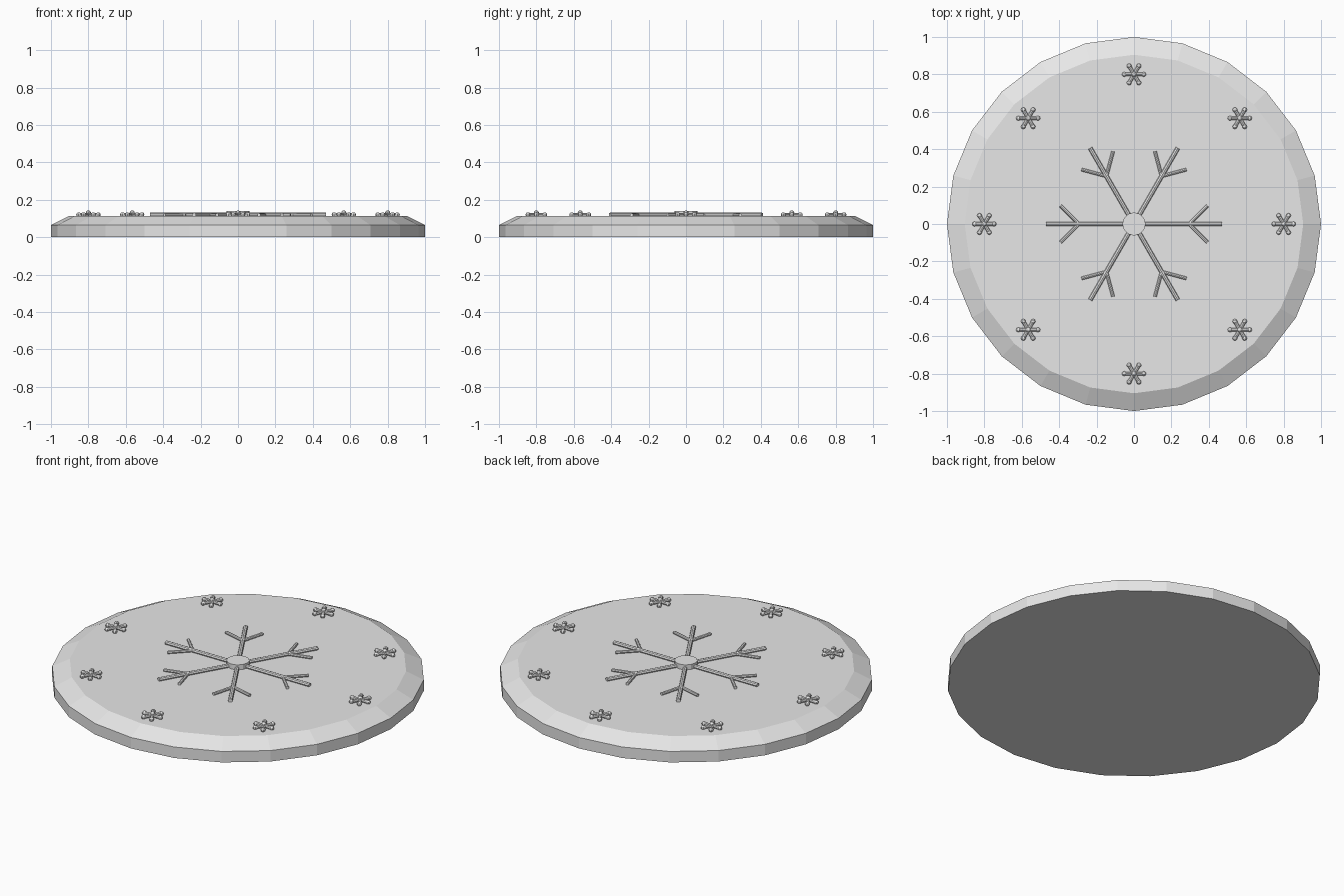
import bpy, bmesh, math
from mathutils import Vector, Matrix

cube = bpy.data.objects.get("Cube")
if cube:
    bpy.data.objects.remove(cube)

# One plain grey for everything
grey = bpy.data.materials.new("light_grey")
grey.use_nodes = True
grey.diffuse_color = (0.8, 0.8, 0.8, 1)
grey.node_tree.nodes["Principled BSDF"].inputs["Base Color"].default_value = (0.8, 0.8, 0.8, 1)

TOP = 0.112


def finish(bm, name):
    bmesh.ops.recalc_face_normals(bm, faces=bm.faces)
    mesh = bpy.data.meshes.new(name)
    bm.to_mesh(mesh)
    bm.free()
    mesh.materials.append(grey)
    obj = bpy.data.objects.new(name, mesh)
    bpy.context.collection.objects.link(obj)
    return obj


def polar(r, deg, z=0.0):
    a = math.radians(deg)
    return Vector((r * math.cos(a), r * math.sin(a), z))


def rod(bm, a, b, radius, sides=8):
    d = b - a
    m = Matrix.Translation((a + b) / 2) @ d.to_track_quat('Z', 'Y').to_matrix().to_4x4()
    bmesh.ops.create_cone(bm, cap_ends=True, segments=sides, radius1=radius,
                          radius2=radius, depth=d.length, matrix=m)


def ball(bm, p, radius):
    bmesh.ops.create_uvsphere(bm, u_segments=8, v_segments=6, radius=radius,
                              matrix=Matrix.Translation(p))


# Round base with a chamfered rim
bm = bmesh.new()
rings = [[bm.verts.new(polar(r, 15 * i, z)) for i in range(24)]
         for r, z in ((1, 0), (1, 0.065), (0.905, TOP))]
for low, high in zip(rings, rings[1:]):
    for i in range(24):
        j = (i + 1) % 24
        bm.faces.new((low[i], low[j], high[j], high[i]))
bm.faces.new(rings[0][::-1])
bm.faces.new(rings[-1])
finish(bm, "base_disc")

# Large central snowflake: six arms, each with two side twigs
bm = bmesh.new()
for k in range(6):
    angle = 60 * k
    z = TOP + 0.007
    rod(bm, polar(0.02, angle, z), polar(0.47, angle, z), 0.012)
    fork = polar(0.295, angle, z)
    for side in (-45, 45):
        rod(bm, fork, fork + polar(0.138, angle + side), 0.009)
finish(bm, "large_snowflake")

# Hub of the large snowflake
bm = bmesh.new()
rod(bm, Vector((0, 0, TOP - 0.005)), Vector((0, 0, 0.141)), 0.062, 12)
finish(bm, "snowflake_hub")

# Ring of eight small snowflakes, all turned the same way
for n in range(8):
    bm = bmesh.new()
    centre = polar(0.8, 45 * n, TOP + 0.008)
    for k in range(6):
        tip = centre + polar(0.052, 60 * k)
        rod(bm, centre, tip, 0.01)
        ball(bm, tip, 0.013)
    ball(bm, centre + Vector((0, 0, 0.009)), 0.014)
    finish(bm, f"small_snowflake_{n + 1}")
